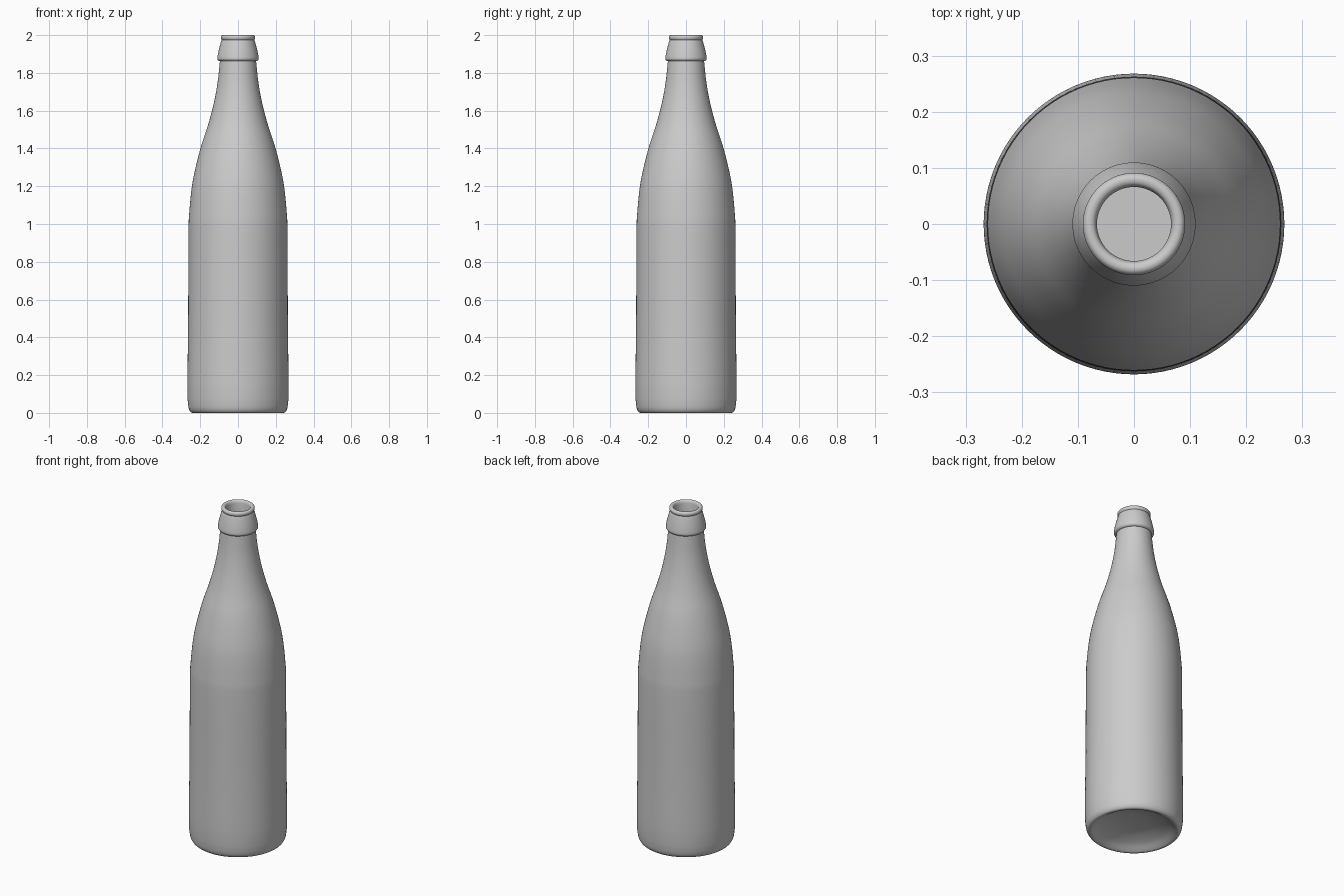
import bpy, bmesh, math
from mathutils import Vector

if "Cube" in bpy.data.objects:
    bpy.data.objects.remove(bpy.data.objects["Cube"])

SIDES = 96


def smooth_path(points, steps=4):
    """Catmull-Rom curve through (radius, z) points."""
    p = [Vector(q) for q in points]
    p = [2 * p[0] - p[1]] + p + [2 * p[-1] - p[-2]]
    out = []
    for a, b, c, d in zip(p, p[1:], p[2:], p[3:]):
        for i in range(steps):
            t = i / steps
            out.append(0.5 * (2 * b + (c - a) * t + (2 * a - 5 * b + 4 * c - d) * t**2
                              + (3 * b - a - 3 * c + d) * t**3))
    return out + [p[-2]]


def lathe(name, profile):
    """Revolve a profile that starts and ends on the z axis."""
    bm = bmesh.new()
    verts = [bm.verts.new((max(r, 0), 0, z)) for r, z in profile]
    edges = [bm.edges.new(pair) for pair in zip(verts, verts[1:])]
    bmesh.ops.spin(bm, geom=verts + edges, cent=(0, 0, 0), axis=(0, 0, 1),
                   angle=math.tau, steps=SIDES)
    bmesh.ops.remove_doubles(bm, verts=bm.verts, dist=0.0002)
    bmesh.ops.recalc_face_normals(bm, faces=bm.faces)
    mesh = bpy.data.meshes.new(name)
    bm.to_mesh(mesh)
    bm.free()
    obj = bpy.data.objects.new(name, mesh)
    bpy.context.collection.objects.link(obj)
    bpy.context.view_layer.objects.active = obj
    obj.select_set(True)
    bpy.ops.object.shade_smooth_by_angle(angle=math.radians(40))
    return obj


# Hollow underside and rounded heel
base = smooth_path([(0, 0.06), (0.10, 0.053), (0.18, 0.03), (0.222, 0.006), (0.236, 0),
                    (0.25, 0.004), (0.261, 0.025), (0.267, 0.07)])
# Body, shoulder and neck
body = smooth_path([(0.268, 0.16), (0.264, 0.5), (0.262, 0.95), (0.258, 1.06), (0.244, 1.2),
                    (0.222, 1.31), (0.193, 1.42), (0.157, 1.53), (0.128, 1.64),
                    (0.108, 1.75), (0.096, 1.862)])
# Sloping collar and rolled lip
collar = smooth_path([(0.102, 1.863), (0.109, 1.872), (0.109, 1.885), (0.102, 1.92),
                      (0.092, 1.958), (0.086, 1.975)], 3)
lip = smooth_path([(0.090, 1.98), (0.091, 1.99), (0.086, 1.998), (0.078, 2.0),
                   (0.070, 1.996), (0.066, 1.985)], 3)
# Inner wall and floor
inside = smooth_path([(0.066, 1.87), (0.080, 1.75), (0.100, 1.64), (0.129, 1.53), (0.165, 1.42),
                      (0.194, 1.31), (0.216, 1.2), (0.230, 1.06), (0.236, 0.9),
                      (0.239, 0.5), (0.241, 0.15), (0.228, 0.095), (0.19, 0.085),
                      (0.10, 0.085), (0, 0.085)])

lathe("bottle", base + body + collar + lip + inside)
